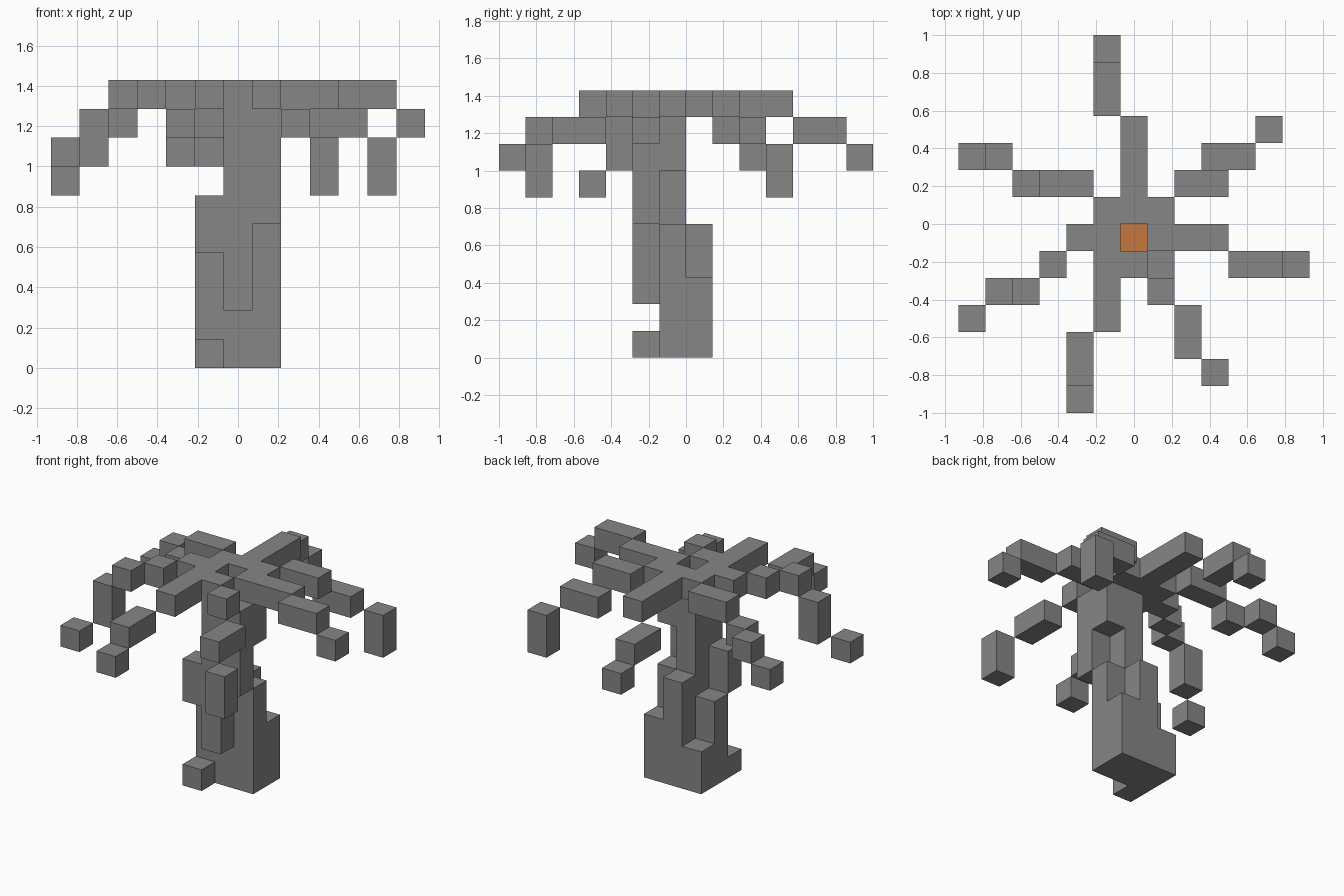
import bpy, bmesh, math
from mathutils import Vector

cube = bpy.data.objects.get("Cube")
if cube:
    bpy.data.objects.remove(cube, do_unlink=True)

UNIT = 1 / 7  # edge of one block
CROWN = 9     # block layer of the crown

# One-block moves
LEFT, BACK, DOWN = Vector((1, 0, 0)), Vector((0, 1, 0)), Vector((0, 0, -1))
RIGHT, FRONT = -LEFT, -BACK


def make_material(name, color):
    mat = bpy.data.materials.new(name)
    mat.use_nodes = True
    mat.diffuse_color = color
    mat.node_tree.nodes["Principled BSDF"].inputs["Base Color"].default_value = color
    return mat


def key(position):
    return tuple(round(c) for c in position)


def column(x, y, low, high):
    """Upright stack of blocks."""
    return {(x, y, z) for z in range(low, high + 1)}


def frond(x, y, *moves):
    """Blocks visited by a walk that starts in the crown."""
    position = Vector((x, y, CROWN))
    cells = {key(position)}
    for move in moves:
        position = position + move
        cells.add(key(position))
    return cells


def build(name, cells, filled, materials, heart=None):
    """Mesh of the outer faces; the top of the heart block takes the second colour."""
    bm = bmesh.new()
    for cell in sorted(cells):
        center = Vector(cell) + (BACK - DOWN) / 2
        for normal in (LEFT, RIGHT, FRONT, BACK, DOWN, -DOWN):
            if key(Vector(cell) + normal) in filled:
                continue
            u = normal.yzx / 2
            v = normal.cross(u)
            mid = center + normal / 2
            corners = (mid - u - v, mid + u - v, mid + u + v, mid - u + v)
            face = bm.faces.new([bm.verts.new(c * UNIT) for c in corners])
            face.material_index = int(cell == heart and normal.z > 0)
    bmesh.ops.remove_doubles(bm, verts=bm.verts, dist=UNIT / 100)
    bmesh.ops.dissolve_limit(bm, angle_limit=math.radians(1), verts=bm.verts,
                             edges=bm.edges, delimit={'MATERIAL'})
    mesh = bpy.data.meshes.new(name)
    bm.to_mesh(mesh)
    bm.free()
    for mat in materials:
        mesh.materials.append(mat)
    bpy.context.collection.objects.link(bpy.data.objects.new(name, mesh))


grey = make_material("grey", (0.24, 0.24, 0.24, 1))
orange = make_material("orange", (0.56, 0.19, 0.05, 1))

# Gnarled trunk: a broad foot, side knots and a leaning stem
foot = column(-1, 0, 0, 1) | column(0, 0, 0, 4) | column(1, 0, 0, 2)
foot |= column(-1, -1, 0, 3) | column(1, -1, 0, 4) | column(-1, -2, 0, 0)
stem = column(0, -1, 0, 8) | column(0, -2, 2, 8) | column(1, -2, 5, 8)
knots = column(-1, -2, 4, 5) | column(1, -1, 7, 8)
trunk = foot | stem | knots

# Seven drooping fronds around the crown
fronds = {
    "back_frond": frond(0, 0, BACK, BACK, BACK, BACK + RIGHT + DOWN,
                        BACK, BACK + DOWN),
    "front_frond": frond(-1, -2, FRONT, FRONT, FRONT + RIGHT + DOWN,
                         FRONT, FRONT + DOWN),
    "left_frond": frond(1, -1, LEFT, LEFT, LEFT + FRONT, LEFT, LEFT + DOWN),
    "back_left_frond": frond(1, 0, LEFT + BACK, LEFT, BACK + DOWN, LEFT,
                             LEFT + BACK + DOWN, DOWN),
    "front_left_frond": frond(0, -2, LEFT + FRONT, LEFT + FRONT + DOWN, FRONT,
                              LEFT + FRONT + DOWN, DOWN),
    "front_right_frond": frond(-1, -1, RIGHT, RIGHT + FRONT, RIGHT + FRONT,
                               RIGHT + DOWN, DOWN, RIGHT + FRONT + DOWN),
    "back_right_frond": frond(-1, 0, RIGHT + BACK, RIGHT, RIGHT + DOWN,
                              RIGHT + BACK, RIGHT + DOWN),
}

# Faces between touching blocks are left out
filled = trunk.union(*fronds.values())
build("trunk", trunk, filled, [grey, orange], heart=(0, -1, CROWN - 1))
for name, cells in fronds.items():
    build(name, cells, filled, [grey])
